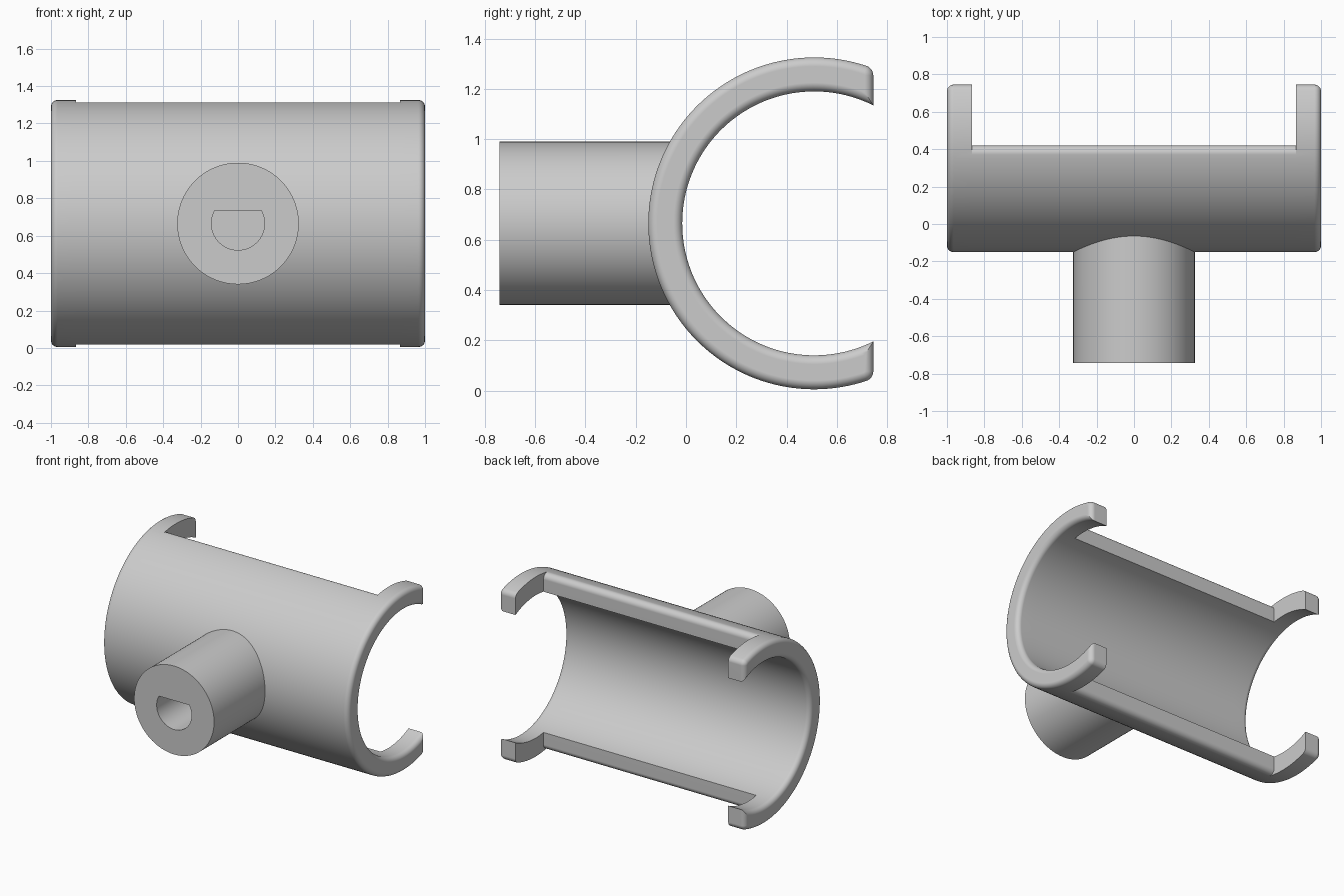
import bpy, bmesh
from math import pi, sin, cos, acos, atan2, sqrt, radians

cube = bpy.data.objects.get("Cube")
if cube:
    bpy.data.objects.remove(cube, do_unlink=True)

CY, CZ = 0.51, 0.665            # tube axis
R_OUT, R_IN = 0.66, 0.525       # tube radii
MID_TIP, CLAW_TIP = -0.09, 0.235  # where the open side ends, from the axis
FILLET, RIM = 0.04, 0.035
CLAW_X = 0.865

grey = bpy.data.materials.new("light_grey")
grey.use_nodes = True
grey.diffuse_color = (0.6, 0.6, 0.6, 1)
grey.node_tree.nodes["Principled BSDF"].inputs["Base Color"].default_value = (0.6, 0.6, 0.6, 1)


def spread(a, b, n):
    return [a + (b - a) * i / n for i in range(n + 1)]


def fillet_centre(tip, d=0):
    y = tip - FILLET
    return y, sqrt((R_OUT - FILLET) ** 2 - y * y)


OUT_MID = atan2(*reversed(fillet_centre(MID_TIP)))
IN_MID = acos(MID_TIP / R_IN)


def c_profile(tip, inset=0.0):
    """Closed C-shaped section with rounded outer tips, shrunk by inset."""
    cy, cz = fillet_centre(tip)
    end = atan2(cz, cy)
    r, f, ri, t = R_OUT - inset, FILLET - inset, R_IN + inset, tip - inset
    outer = spread(pi, OUT_MID, 44)
    inner = spread(IN_MID, pi, 44)
    if tip > MID_TIP:
        outer += spread(OUT_MID, end, 14)[1:]
        inner = spread(acos(t / ri), IN_MID, 14)[:-1] + inner
    half = [(r * cos(a), r * sin(a)) for a in outer]
    half += [(cy + f * cos(a), cz + f * sin(a)) for a in spread(end, 0, 7)[1:]]
    half += [(ri * cos(a), ri * sin(a)) for a in inner]
    return half + [(y, -z) for y, z in reversed(half[1:-1])]


def loft(bm, rings):
    """Join a series of closed point loops with quads."""
    rows = [[bm.verts.new(p) for p in ring] for ring in rings]
    n = len(rows[0])
    for a, b in zip(rows, rows[1:]):
        for i in range(n):
            j = (i + 1) % n
            bm.faces.new((a[i], a[j], b[j], b[i]))
    return rows


def finish(bm, name):
    bmesh.ops.recalc_face_normals(bm, faces=bm.faces[:])
    mesh = bpy.data.meshes.new(name)
    bm.to_mesh(mesh)
    bm.free()
    mesh.materials.append(grey)
    obj = bpy.data.objects.new(name, mesh)
    bpy.context.collection.objects.link(obj)
    bpy.ops.object.select_all(action='DESELECT')
    obj.select_set(True)
    bpy.context.view_layer.objects.active = obj
    bpy.ops.object.shade_smooth_by_angle(angle=radians(30))
    weighted = obj.modifiers.new("clean_shading", 'WEIGHTED_NORMAL')
    weighted.keep_sharp = True


def section(x, tip, inset=0.0):
    return [(x, CY + y, CZ + z) for y, z in c_profile(tip, inset)]


# Open sleeve with a longer, rounded claw ring at each end
bm = bmesh.new()
loft(bm, [section(x, MID_TIP) for x in (-CLAW_X, CLAW_X)])
stations = [(CLAW_X, 0.0)] + [(1 - RIM + RIM * sin(a), RIM * (1 - cos(a)))
                              for a in spread(0, pi / 2, 7)]
loft(bm, [section(x, CLAW_TIP, d) for x, d in stations])
loft(bm, [section(-x, CLAW_TIP, d) for x, d in reversed(stations)])
bmesh.ops.remove_doubles(bm, verts=bm.verts[:], dist=0.00001)
bmesh.ops.holes_fill(bm, edges=[e for e in bm.edges if e.is_boundary], sides=0)
finish(bm, "clip_sleeve")

# Round stem with a D-shaped socket in its front face
STEM_R, SOCKET_R = 0.325, 0.142
FRONT, SOCKET_END = -0.742, -0.24
angles = spread(0, 2 * pi, 96)[:-1]


def d_radius(a):
    return min(SOCKET_R, SOCKET_R / 2 / sin(a)) if sin(a) > 0.01 else SOCKET_R


def stem_ring(radius, depth):
    return [(radius(a) * cos(a), depth(radius(a) * sin(a)), CZ + radius(a) * sin(a))
            for a in angles]


bm = bmesh.new()
rows = loft(bm, [
    stem_ring(lambda a: STEM_R, lambda z: CY + 0.02 - sqrt(R_OUT ** 2 - z * z)),
    stem_ring(lambda a: STEM_R, lambda z: FRONT),
    stem_ring(d_radius, lambda z: FRONT),
    stem_ring(d_radius, lambda z: SOCKET_END),
])
bm.faces.new(rows[-1])
finish(bm, "socket_stem")
